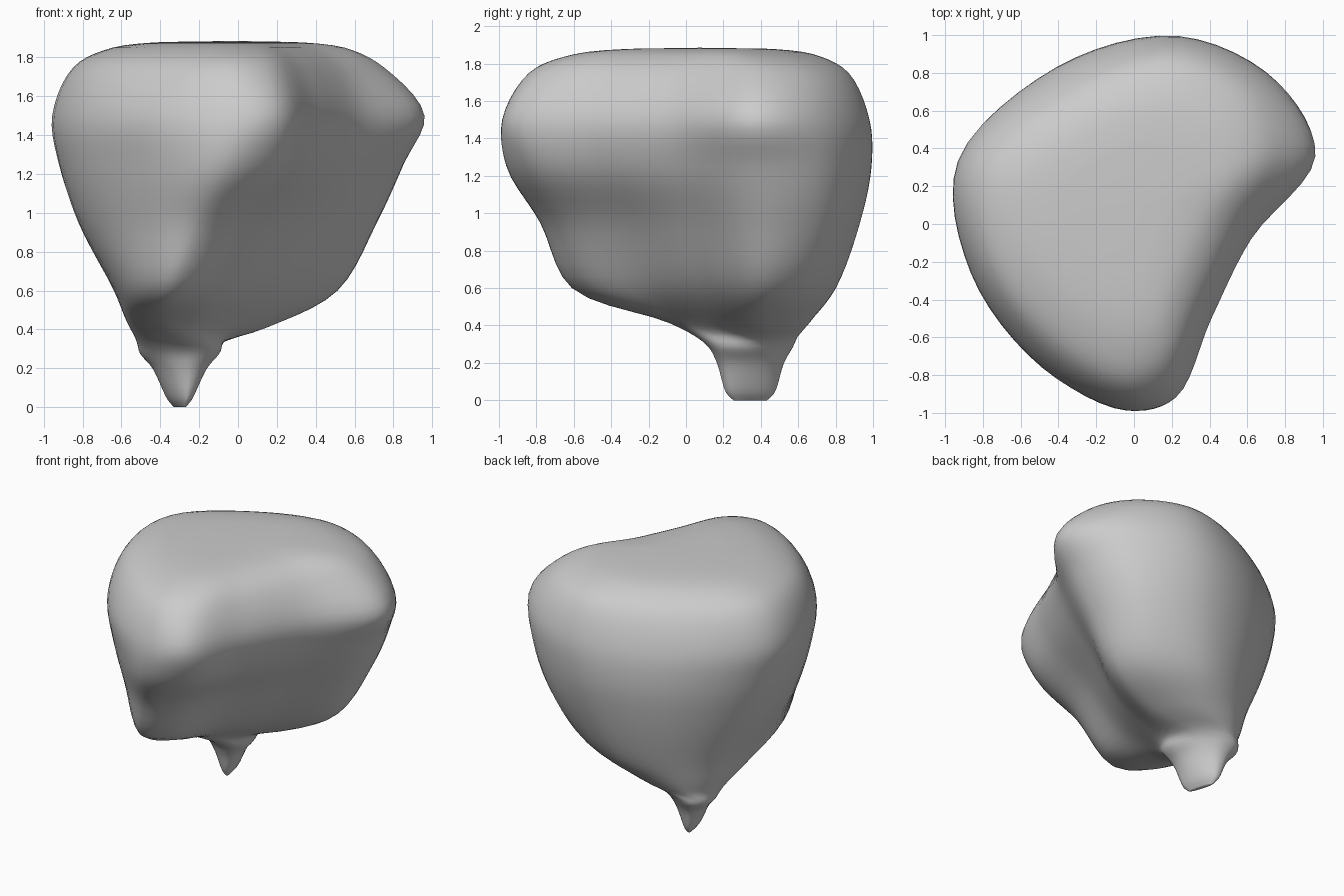
import bpy, bmesh, math
from mathutils import Vector

# Remove the default cube only
cube = bpy.data.objects.get("Cube")
if cube:
    bpy.data.objects.remove(cube)

# Clay-grey material
grey = bpy.data.materials.new("clay_grey")
grey.use_nodes = True
grey.diffuse_color = (0.6, 0.6, 0.6, 1)
grey.node_tree.nodes["Principled BSDF"].inputs["Base Color"].default_value = grey.diffuse_color

SIDES = 11       # guide points around each section
ROUND_STEPS = 6  # subdivisions between guide points
RISE_STEPS = 5   # subdivisions between sections
STEM_LEAN = 0.3  # sideways slant of the stem's long axis


def spline(a, b, c, d, t):
    """Smooth curve through b and c, evened out for unequal spacing."""
    before, here, after = (max((q - p).length, 1e-6) ** 0.5 for p, q in ((a, b), (b, c), (c, d)))
    leave = here * ((b - a) / before - (c - a) / (before + here) + (c - b) / here)
    arrive = here * ((c - b) / here - (d - b) / (here + after) + (d - c) / after)
    return (b + leave * t + (3 * (c - b) - 2 * leave - arrive) * t * t
            + (2 * (b - c) + leave + arrive) * t ** 3)


def stem_section(z, half_x, half_y):
    """Slanted oval section of the stem, starting at the front."""
    ring = []
    for i in range(SIDES):
        angle = 2 * math.pi * i / SIDES - math.pi / 2
        along = half_y * math.sin(angle)
        across = half_x * math.cos(angle) - STEM_LEAN * along
        ring.append(Vector((across - 0.3, along + 0.345, z)))
    return ring


def body_section(z, points):
    return [Vector((x, y, z)) for x, y in points]


def cap_section(ring, scale, z):
    """Shrink a section towards the middle of the top."""
    return [Vector((-0.05 + (p.x + 0.05) * scale, 0.12 + (p.y - 0.12) * scale, z)) for p in ring]


# Bean-shaped body sections: front tip, hollow side, right lobe, back, left side
neck = body_section(0.41, [
    (-.36, -.08), (-.25, -.05), (-.13, .05), (0, .19), (.15, .38), (.08, .54),
    (-.12, .65), (-.38, .62), (-.53, .46), (-.55, .2), (-.47, .02)])
belly = body_section(0.6, [
    (-.35, -.61), (-.18, -.51), (-.03, -.2), (.19, .07), (.51, .4), (.42, .63),
    (.05, .8), (-.36, .7), (-.6, .44), (-.63, 0), (-.53, -.42)])
middle = body_section(0.95, [
    (-.23, -.78), (-.02, -.67), (.17, -.31), (.39, 0), (.71, .4), (.61, .74),
    (.16, .93), (-.39, .79), (-.78, .38), (-.79, -.11), (-.54, -.57)])
waist = body_section(1.25, [
    (-.08, -.96), (.19, -.84), (.36, -.45), (.56, -.06), (.85, .38), (.73, .75),
    (.22, .99), (-.41, .83), (-.89, .35), (-.85, -.22), (-.5, -.71)])
widest = body_section(1.5, [
    (-.02, -.98), (.22, -.92), (.41, -.5), (.62, -.08), (.96, .36), (.76, .74),
    (.25, .98), (-.4, .81), (-.93, .33), (-.86, -.26), (-.48, -.76)])
shoulder = body_section(1.75, [
    (-.04, -.84), (.17, -.76), (.34, -.4), (.52, -.02), (.75, .36), (.62, .67),
    (.22, .87), (-.35, .7), (-.82, .3), (-.77, -.21), (-.43, -.64)])

sections = [
    stem_section(0, 0.015, 0.09), stem_section(0.04, 0.05, 0.13), stem_section(0.2, 0.13, 0.18),
    stem_section(0.29, 0.2, 0.23), neck, belly, middle, waist, widest, shoulder,
    cap_section(shoulder, 0.75, 1.85), cap_section(shoulder, 0.4, 1.88)]


def refine_round(ring):
    """Closed smooth outline through the guide points."""
    n = len(ring)
    return [spline(ring[i - 1], ring[i], ring[(i + 1) % n], ring[(i + 2) % n], s / ROUND_STEPS)
            for i in range(n) for s in range(ROUND_STEPS)]


def refine_rise(rings):
    """Smooth blend from section to section."""
    last = len(rings) - 1
    result = []
    for i in range(last):
        four = [rings[max(0, min(last, i + k))] for k in (-1, 0, 1, 2)]
        for s in range(RISE_STEPS):
            result.append([spline(*pts, s / RISE_STEPS) for pts in zip(*four)])
    return result + [rings[last]]


# Skin the sections into one closed body
bm = bmesh.new()
loops = [[bm.verts.new(p) for p in ring]
         for ring in refine_rise([refine_round(r) for r in sections])]
for low, high in zip(loops, loops[1:]):
    for i in range(len(low)):
        j = (i + 1) % len(low)
        bm.faces.new((low[i], low[j], high[j], high[i]))

# Close the stem foot and the top with fans
for loop, height in ((loops[0], 0), (loops[-1], 1.885)):
    centre = sum((v.co for v in loop), Vector()) / len(loop)
    tip = bm.verts.new((centre.x, centre.y, height))
    for i in range(len(loop)):
        bm.faces.new((loop[i - 1], loop[i], tip))

bmesh.ops.recalc_face_normals(bm, faces=bm.faces)
for face in bm.faces:
    face.smooth = True
mesh = bpy.data.meshes.new("lobed_body")
bm.to_mesh(mesh)
bm.free()
mesh.materials.append(grey)
body = bpy.data.objects.new("lobed_body", mesh)
bpy.context.collection.objects.link(body)
